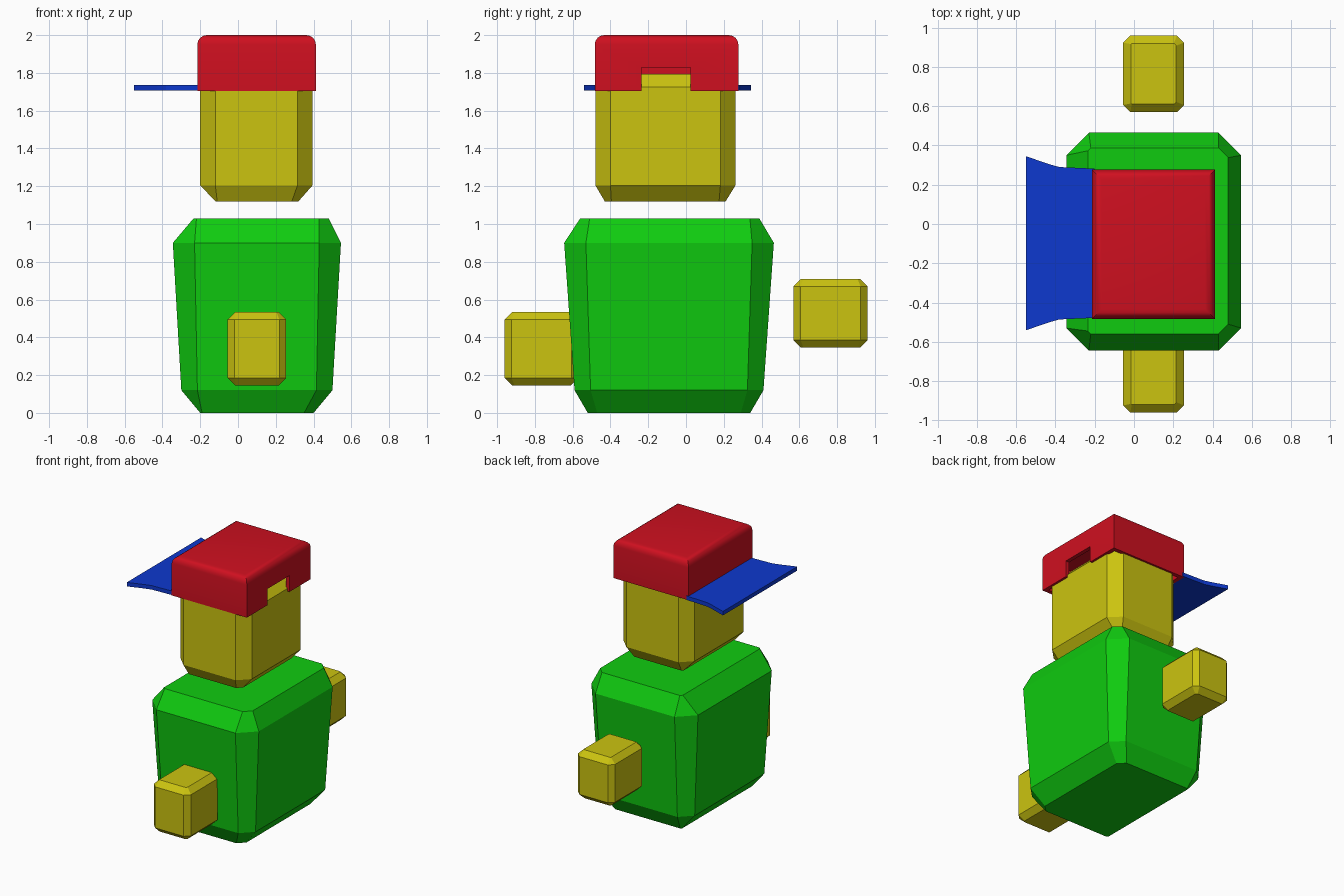
import bpy, bmesh

if "Cube" in bpy.data.objects:
    bpy.data.objects.remove(bpy.data.objects["Cube"])


def material(name, rgb):
    m = bpy.data.materials.new(name)
    m.diffuse_color = (*rgb, 1)
    m.use_nodes = True
    m.node_tree.nodes["Principled BSDF"].inputs["Base Color"].default_value = m.diffuse_color
    return m


YELLOW = material("yellow", (0.60, 0.55, 0.005))
GREEN = material("green", (0.005, 0.60, 0.005))
RED = material("red", (0.62, 0.005, 0.014))
BLUE = material("blue", (0.004, 0.04, 0.62))


def finish(name, bm, mat):
    bmesh.ops.recalc_face_normals(bm, faces=bm.faces)
    me = bpy.data.meshes.new(name)
    bm.to_mesh(me)
    bm.free()
    me.materials.append(mat)
    ob = bpy.data.objects.new(name, me)
    bpy.context.collection.objects.link(ob)
    return ob


def chamfered(name, mat, rings):
    """Loft of octagons: z, x0, x1, y0, y1, left chamfer, right chamfer."""
    bm = bmesh.new()
    loops = []
    for z, x0, x1, y0, y1, a, b in rings:
        pts = [(x0 + a, y0), (x1 - b, y0), (x1, y0 + b), (x1, y1 - b),
               (x1 - b, y1), (x0 + a, y1), (x0, y1 - a), (x0, y0 + a)]
        loops.append([bm.verts.new((x, y, z)) for x, y in pts])
    for lo, hi in zip(loops, loops[1:]):
        for i in range(8):
            j = (i + 1) % 8
            bm.faces.new((lo[i], lo[j], hi[j], hi[i]))
    bm.faces.new(loops[0][::-1])
    bm.faces.new(loops[-1])
    return finish(name, bm, mat)


def box_bm(x0, x1, y0, y1, z0, z1):
    bm = bmesh.new()
    bmesh.ops.create_cube(bm, size=1)
    for v in bm.verts:
        v.co = (x1 if v.co.x > 0 else x0, y1 if v.co.y > 0 else y0,
                z1 if v.co.z > 0 else z0)
    return bm


# Body and head
chamfered("body", GREEN, [
    (0.00, -0.20, 0.40, -0.52, 0.34, 0.01, 0.05),
    (0.12, -0.30, 0.50, -0.59, 0.41, 0.085, 0.085),
    (0.90, -0.345, 0.545, -0.645, 0.465, 0.115, 0.115),
    (1.03, -0.235, 0.48, -0.56, 0.388, 0.015, 0.05)])
chamfered("head", YELLOW, [
    (1.12, -0.12, 0.32, -0.43, 0.21, 0.01, 0.035),
    (1.205, -0.20, 0.395, -0.48, 0.262, 0.08, 0.08),
    (1.726, -0.20, 0.395, -0.48, 0.262, 0.08, 0.08),
    (1.795, -0.14, 0.33, -0.42, 0.20, 0.01, 0.035)])


# Floating hands
def hand(name, y0, y1, z0, z1):
    x0, x1, c = -0.055, 0.255, 0.04
    inner = (x0 + c, x1 - c, y0 + c, y1 - c, 0.004, 0.012)
    outer = (x0, x1, y0, y1, 0.036, 0.036)
    chamfered(name, YELLOW, [(z0, *inner), (z0 + c, *outer),
                             (z1 - c, *outer), (z1, *inner)])


hand("front_hand", -0.96, -0.57, 0.145, 0.535)
hand("back_hand", 0.57, 0.96, 0.345, 0.71)

# Hollow cap with rounded top edges and a notch at the back
bm = box_bm(-0.215, 0.412, -0.483, 0.277, 1.705, 2.0)
top = [e for e in bm.edges if all(v.co.z > 1.9 for v in e.verts)]
bmesh.ops.bevel(bm, geom=top, offset=0.05, segments=4, profile=0.5,
                affect='EDGES')
cap = finish("cap", bm, RED)
cutters = [("cap_hollow", (-0.185, 0.382, -0.453, 0.247, 1.60, 1.93)),
           ("cap_notch", (0.30, 0.60, -0.235, 0.025, 1.55, 1.828))]
for name, dims in cutters:
    cutter = finish(name, box_bm(*dims), RED)
    cutter.hide_render = True
    cutter.hide_set(True)
    mod = cap.modifiers.new(name, 'BOOLEAN')
    mod.operation = 'DIFFERENCE'
    mod.solver = 'EXACT'
    mod.object = cutter
bpy.context.view_layer.objects.active = cap
cap.select_set(True)
for mod in list(cap.modifiers):
    bpy.ops.object.modifier_apply(modifier=mod.name)
bpy.ops.object.shade_smooth_by_angle()
for name, _ in cutters:
    bpy.data.objects.remove(bpy.data.objects[name])

# Flared brim, outline mirrored about the cap's middle
half = [(-0.20, 0.38), (-0.38, 0.388), (-0.43, 0.402), (-0.55, 0.443)]
outline = [(x, w - 0.098) for x, w in half]
outline += [(x, -w - 0.098) for x, w in reversed(half)]
bm = bmesh.new()
base = bm.faces.new([bm.verts.new((x, y, 1.706)) for x, y in outline])
ext = bmesh.ops.extrude_face_region(bm, geom=[base], use_keep_orig=True)
for g in ext["geom"]:
    if isinstance(g, bmesh.types.BMVert):
        g.co.z = 1.736
finish("brim", bm, BLUE)
